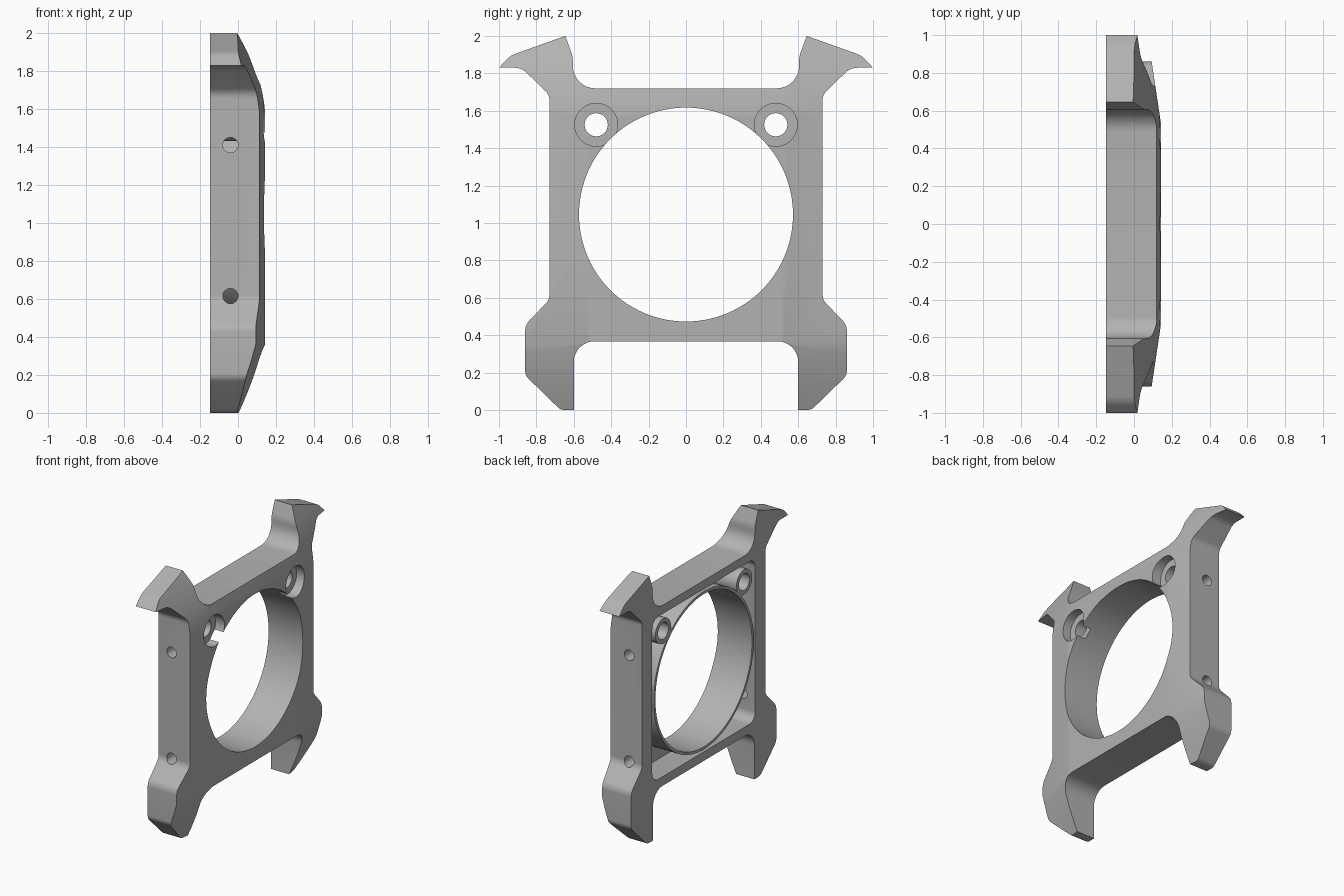
import bpy, bmesh, math
from mathutils import Vector

if "Cube" in bpy.data.objects:
    bpy.data.objects.remove(bpy.data.objects["Cube"])

BACK = -0.147
FLOOR = 0.04          # inner face of the front plate
CENTRE = 1.045        # height of the main bore
grey = bpy.data.materials.new("plain grey")
grey.use_nodes = True
colour = (0.45, 0.45, 0.45, 1)
grey.diffuse_color = colour
grey.node_tree.nodes["Principled BSDF"].inputs["Base Color"].default_value = colour


def finish(name, bm):
    bmesh.ops.recalc_face_normals(bm, faces=bm.faces)
    mesh = bpy.data.meshes.new(name)
    bm.to_mesh(mesh)
    bm.free()
    mesh.materials.append(grey)
    obj = bpy.data.objects.new(name, mesh)
    bpy.context.collection.objects.link(obj)
    return obj


def rounded(corners, steps=8):
    """Turn (y, z, radius) corners into a path with true circular fillets."""
    path = []
    for i, (y, z, r) in enumerate(corners):
        c = Vector((y, z))
        if r == 0:
            path.append(c)
            continue
        before = (Vector(corners[i - 1][:2]) - c).normalized()
        after = (Vector(corners[(i + 1) % len(corners)][:2]) - c).normalized()
        half = before.angle(after) / 2
        a, b = c + before * r / math.tan(half), c + after * r / math.tan(half)
        for k in range(steps + 1):
            t = k / steps
            u, v, w = (1 - t) ** 2, 2 * t * (1 - t) * math.sin(half), t * t
            path.append((a * u + c * v + b * w) / (u + v + w))
    return path


def prism(name, path, x0, x1):
    bm = bmesh.new()
    face = bm.faces.new([bm.verts.new((x0, y, z)) for y, z in path])
    out = bmesh.ops.extrude_face_region(bm, geom=[face])["geom"]
    for v in out:
        if isinstance(v, bmesh.types.BMVert):
            v.co.x = x1
    return finish(name, bm)


def disc(name, y, z, r, x0, x1, sides=48):
    angles = [2 * math.pi * k / sides for k in range(sides)]
    return prism(name, [(y + r * math.cos(a), z + r * math.sin(a)) for a in angles], x0, x1)


def combine(tool, operation):
    mod = frame.modifiers.new(tool.name, 'BOOLEAN')
    mod.operation, mod.object, mod.solver = operation, tool, 'EXACT'
    bpy.context.view_layer.objects.active = frame
    bpy.ops.object.modifier_apply(modifier=mod.name)
    bpy.data.objects.remove(tool)


# Frame outline: horns above, feet below, mirrored across the middle
half = rounded([
    (0, 1.72, 0), (0.605, 1.72, 0.12), (0.605, 1.89, 0.15), (0.645, 2, 0),
    (0.94, 1.895, 0.12), (1, 1.83, 0), (0.88, 1.83, 0.09), (0.73, 1.685, 0.07),
    (0.73, 0.59, 0.07), (0.86, 0.455, 0.08), (0.86, 0.185, 0.06),
    (0.67, 0, 0.06), (0.6, 0, 0), (0.6, 0.367, 0.11), (0, 0.367, 0)])
frame = prism("frame", half + [Vector((-p.x, p.y)) for p in half[-2:0:-1]], BACK, 0.3)


# Gently crowned front surface
def crown(y, z):
    y = abs(y)
    low, high = max(0, 0.36 - z), max(0, z - 1.58)
    side = 0.15 * max(0, y - 0.53)
    return 0.143 - side - 0.25 * low - 0.3 * low ** 2 - 0.086 * high - 0.534 * high ** 2


ys = [-1.1, -0.53, 0.53, 1.1]
zs = [-0.06 + 0.06 * k for k in range(8)] + [1.58 + 0.05 * k for k in range(10)]
bm = bmesh.new()
grid = [[bm.verts.new((crown(y, z), y, z)) for z in zs] for y in ys]
for a, b in zip(grid, grid[1:]):
    for k in range(len(zs) - 1):
        bm.faces.new((a[k], b[k], b[k + 1], a[k + 1]))
for v in bmesh.ops.extrude_face_region(bm, geom=bm.faces[:])["geom"]:
    if isinstance(v, bmesh.types.BMVert):
        v.co.x = -0.4
combine(finish("crown", bm), 'INTERSECT')

# Hollow in the back
s = 0.61
square = [(a * s, CENTRE + b * s, 0.07) for a, b in ((-1, -1), (1, -1), (1, 1), (-1, 1))]
combine(prism("pocket", rounded(square), -0.4, FLOOR), 'DIFFERENCE')

# Thin collar round the bore and two screw bosses
combine(disc("collar", 0, CENTRE, 0.592, BACK, FLOOR + 0.02, 96), 'UNION')
for side in (-1, 1):
    combine(disc("boss", side * 0.48, 1.525, 0.093, BACK, FLOOR + 0.01), 'UNION')

# Main bore, counterbored screw holes and side holes
combine(disc("bore", 0, CENTRE, 0.572, -0.4, 0.4, 96), 'DIFFERENCE')
for side in (-1, 1):
    combine(disc("screw_hole", side * 0.48, 1.525, 0.062, -0.4, 0.4, 32), 'DIFFERENCE')
    combine(disc("counterbore", side * 0.48, 1.525, 0.115, FLOOR + 0.03, 0.4), 'DIFFERENCE')
    for z in (0.615, 1.41):
        bpy.ops.mesh.primitive_cylinder_add(
            vertices=24, radius=0.04, depth=0.2,
            location=(-0.04, side * 0.69, z), rotation=(math.pi / 2, 0, 0))
        hole = bpy.context.object
        hole.name = "side_hole"
        hole.data.materials.append(grey)
        combine(hole, 'DIFFERENCE')

bpy.ops.object.select_all(action='DESELECT')
frame.select_set(True)
bpy.context.view_layer.objects.active = frame
bpy.ops.object.shade_smooth_by_angle(angle=math.radians(30))
